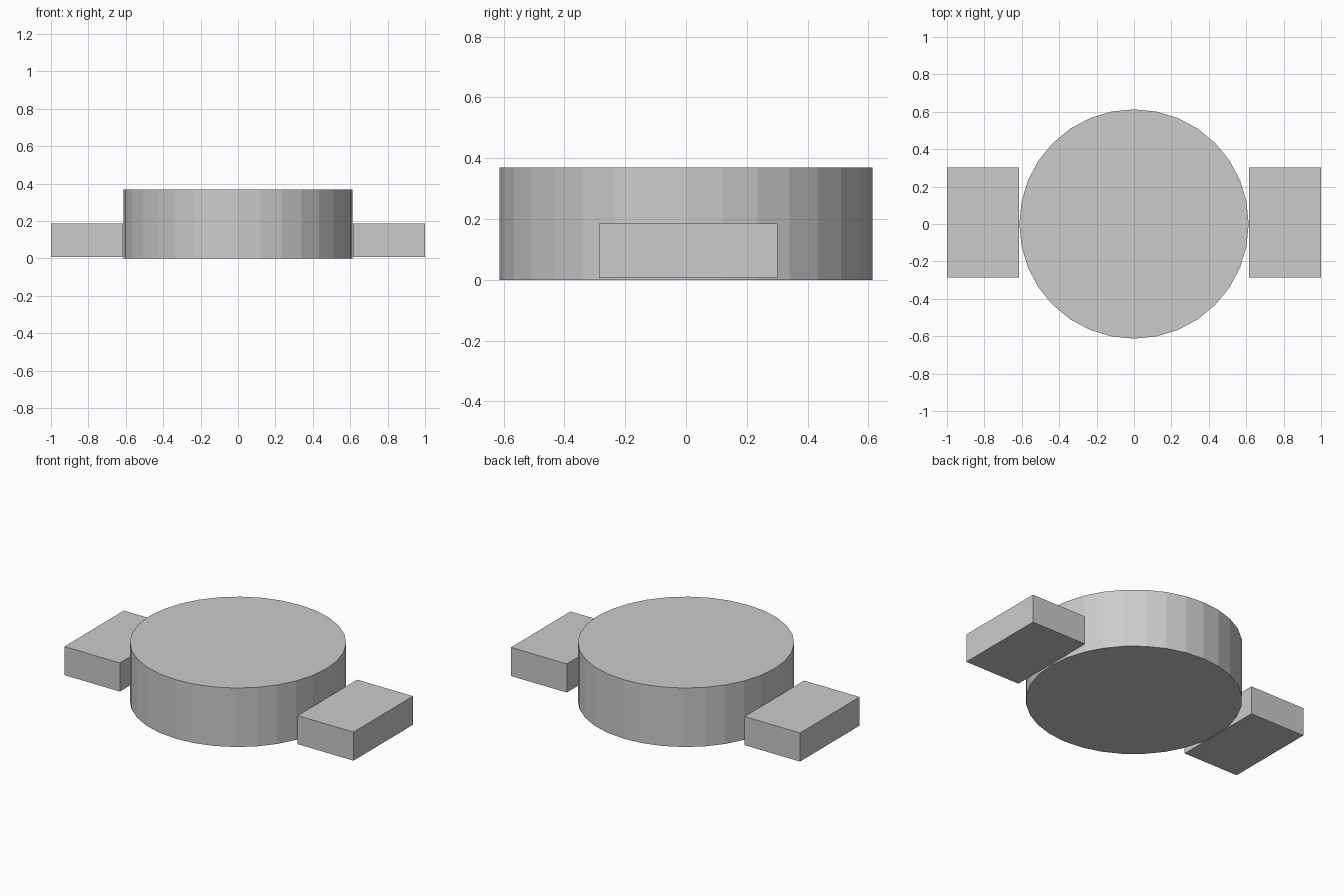
import bpy

if "Cube" in bpy.data.objects:
    bpy.data.objects.remove(bpy.data.objects["Cube"])

RADIUS, HEIGHT = 0.613, 0.369

# Round 32-sided drum
bpy.ops.mesh.primitive_cylinder_add(vertices=32, radius=RADIUS, depth=HEIGHT,
                                    location=(0, 0, HEIGHT / 2))
bpy.context.object.name = "round_body"


def add_block(name, x, y, z):
    """Box spanning the given (min, max) ranges."""
    spans = (x, y, z)
    bpy.ops.mesh.primitive_cube_add(size=1, location=[(a + b) / 2 for a, b in spans])
    block = bpy.context.object
    block.name = name
    block.scale = [b - a for a, b in spans]
    bpy.ops.object.transform_apply(location=False, rotation=False, scale=True)


# Side blocks, just touching the drum and slightly off the ground
for name, x in (("left_block", (-1.0, -0.616)), ("right_block", (0.614, 1.0))):
    add_block(name, x, (-0.287, 0.301), (0.006, 0.185))
